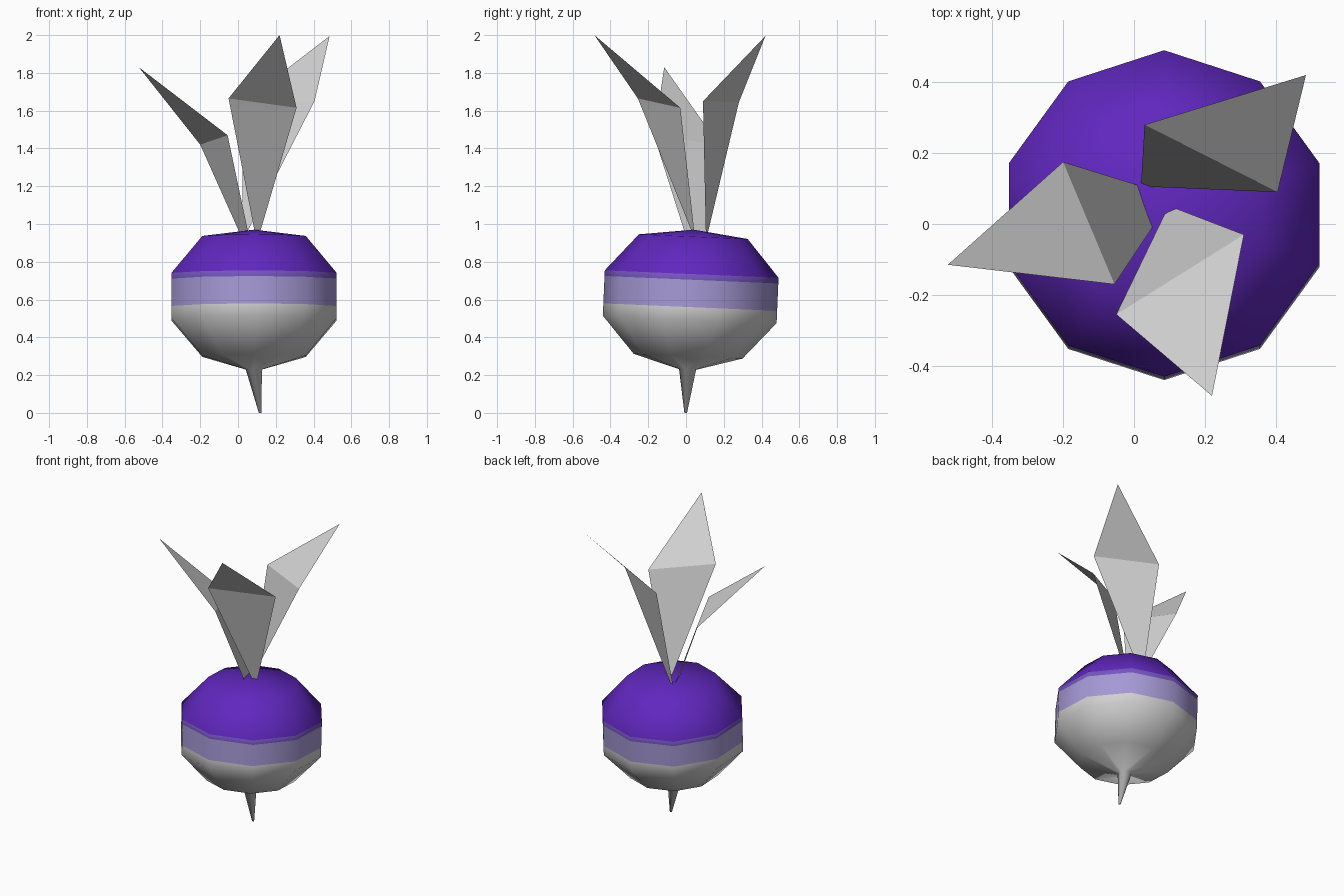
import bpy, bmesh
from math import cos, sin, pi

cube = bpy.data.objects.get("Cube")
if cube:
    bpy.data.objects.remove(cube, do_unlink=True)


def material(name, rgb):
    m = bpy.data.materials.new(name)
    m.use_nodes = True
    col = (*rgb, 1)
    m.diffuse_color = col
    bsdf = next(n for n in m.node_tree.nodes if n.type == 'BSDF_PRINCIPLED')
    bsdf.inputs["Base Color"].default_value = col
    return m


white = material("pale_white", (0.64, 0.64, 0.64))
lavender = material("lavender", (0.38, 0.32, 0.67))
violet = material("mid_violet", (0.18, 0.09, 0.53))
purple = material("deep_purple", (0.117, 0.02, 0.515))


def add_object(name, bm, mats):
    me = bpy.data.meshes.new(name)
    bm.to_mesh(me)
    bm.free()
    for m in mats:
        me.materials.append(m)
    ob = bpy.data.objects.new(name, me)
    bpy.context.collection.objects.link(ob)
    return ob


# Turnip body with root: stacked ten-sided rings (height, radius, centre x, colour of band above)
SIDES, TILT, MID = 10, 0.043, 0.735
RINGS = [(0.0, 0.007, 0.117, 0), (0.23, 0.045, 0.084, 0), (0.30, 0.288, 0.085, 0),
         (0.495, 0.46, 0.085, 0), (0.56, 0.46, 0.085, 1), (0.705, 0.46, 0.085, 2),
         (0.735, 0.46, 0.085, 3), (0.933, 0.288, 0.085, 3)]


def tilted(x, y, z):
    # lean the bulb slightly forward
    return (x, 0.03 + y + TILT * (z - MID), z - TILT * y)


bm = bmesh.new()
loops = []
for z, r, cx, _ in RINGS:
    angles = [pi / 2 + 2 * pi * k / SIDES for k in range(SIDES)]
    loops.append([bm.verts.new(tilted(cx + r * cos(a), r * sin(a), z)) for a in angles])
for ring, low, high in zip(RINGS, loops, loops[1:]):
    for k in range(SIDES):
        n = (k + 1) % SIDES
        bm.faces.new((low[k], low[n], high[n], high[k])).material_index = ring[3]
# Crown and root tip
crown = bm.verts.new(tilted(0.085, 0, 0.97))
for k in range(SIDES):
    bm.faces.new((loops[-1][k], loops[-1][(k + 1) % SIDES], crown)).material_index = 3
bm.faces.new(loops[0][::-1])
for f in bm.faces:
    f.smooth = True
bmesh.ops.recalc_face_normals(bm, faces=bm.faces)
add_object("turnip_body", bm, [white, lavender, violet, purple])

# Leaves: flat blades given as base pair, side, tip, side
LEAVES = {
    "front_leaf": [(0.09, 0.035, 0.95), (0.115, 0.045, 0.95), (0.31, -0.03, 1.615),
                   (0.22, -0.485, 2.0), (-0.05, -0.255, 1.665)],
    "right_leaf": [(0.01, 0.11, 0.95), (0.055, -0.005, 0.95), (-0.055, -0.17, 1.47),
                   (-0.525, -0.115, 1.83), (-0.2, 0.175, 1.42)],
    "back_leaf": [(0.02, 0.115, 0.95), (0.045, 0.105, 0.95), (0.405, 0.09, 1.65),
                  (0.485, 0.42, 1.995), (0.03, 0.28, 1.645)],
}
for name, points in LEAVES.items():
    bm = bmesh.new()
    a, b, side1, tip, side2 = [bm.verts.new(p) for p in points]
    bm.faces.new((a, b, side1, side2))
    bm.faces.new((side2, side1, tip))
    add_object(name, bm, [white])
